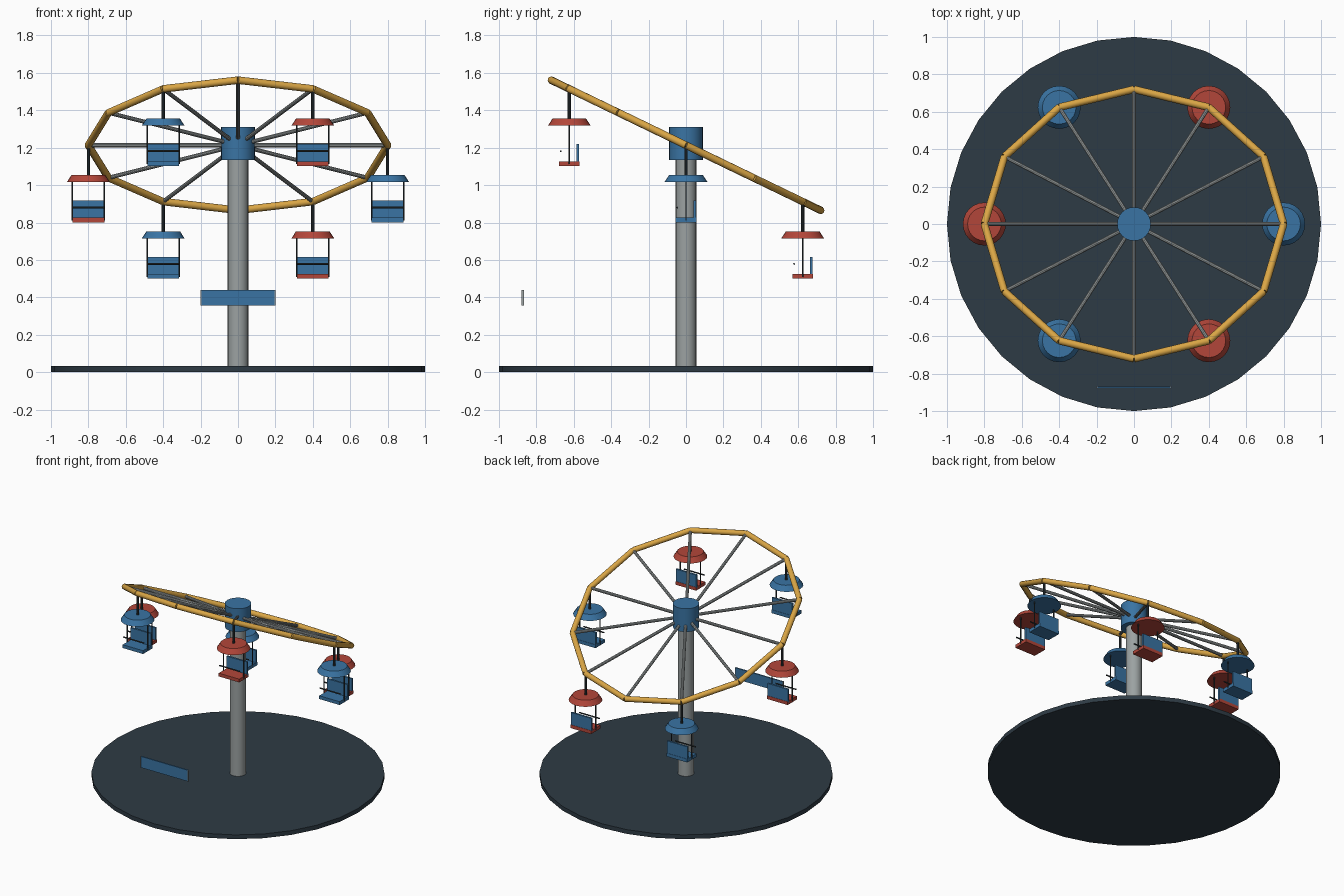
import bpy
from math import cos, sin, pi, radians
from mathutils import Vector, Matrix

cube = bpy.data.objects.get("Cube")
if cube:
    bpy.data.objects.remove(cube)


def material(name, rgb):
    m = bpy.data.materials.new(name)
    m.use_nodes = True
    m.diffuse_color = (*rgb, 1)
    m.node_tree.nodes["Principled BSDF"].inputs["Base Color"].default_value = (*rgb, 1)
    return m


SLATE = material("dark slate", (0.027, 0.043, 0.058))
BLUE = material("blue", (0.042, 0.175, 0.37))
RED = material("red", (0.45, 0.062, 0.042))
GOLD = material("golden yellow", (0.70, 0.38, 0.06))
GREY = material("light grey", (0.33, 0.36, 0.36))
IRON = material("dark iron", (0.03, 0.04, 0.045))


def finish(name, mat, smooth=True):
    ob = bpy.context.object
    ob.name = name
    ob.data.materials.append(mat)
    if smooth:
        bpy.ops.object.shade_smooth_by_angle(angle=radians(35))
    return ob


def drum(name, mat, r_low, r_top, x, y, z_low, z_top, sides=24):
    bpy.ops.mesh.primitive_cone_add(vertices=sides, radius1=r_low, radius2=r_top,
                                    depth=z_top - z_low,
                                    location=(x, y, (z_low + z_top) / 2))
    return finish(name, mat)


def rod(name, mat, a, b, r, sides=10):
    a, b = Vector(a), Vector(b)
    bpy.ops.mesh.primitive_cylinder_add(vertices=sides, radius=r, depth=(b - a).length,
                                        location=(a + b) / 2)
    bpy.context.object.rotation_euler = (b - a).to_track_quat("Z", "Y").to_euler()
    return finish(name, mat)


def box(name, mat, centre, size):
    bpy.ops.mesh.primitive_cube_add(size=1, location=centre)
    bpy.context.object.scale = size
    bpy.ops.object.transform_apply(location=False, rotation=False)
    return finish(name, mat, smooth=False)


# Ground plate, tower and hub
drum("base_plate", SLATE, 1, 1, 0, 0, 0, 0.032, 32)
drum("tower", GREY, 0.055, 0.055, 0, 0, 0.03, 1.15)
drum("hub", BLUE, 0.09, 0.09, 0, 0, 1.135, 1.31)

# Tilted wheel: rim segments and spokes
HUB = Vector((0, 0, 1.213))
TILT = Matrix.Rotation(-0.45, 3, "X")
points = [HUB + TILT @ Vector((0.8 * cos(i * pi / 6), 0.8 * sin(i * pi / 6), 0))
          for i in range(12)]
for i, p in enumerate(points):
    rod("rim_segment", GOLD, p, points[(i + 1) % 12], 0.02, 12)
    rod("spoke", GREY, HUB, p, 0.011)


# Hanging gondolas, alternating colours
def gondola(p, mat):
    x, y, z = p
    floor = z - 0.412
    rod("hanger", IRON, p, (x, y, z - 0.17), 0.009)
    drum("roof", mat, 0.115, 0.09, x, y, z - 0.197, z - 0.159)
    box("seat_floor", mat, (x, y, floor + 0.0125), (0.17, 0.11, 0.025))
    box("backrest", BLUE, (x, y + 0.046, floor + 0.067), (0.17, 0.014, 0.1))
    for side in (-0.085, 0.085):
        rod("side_rod", IRON, (x + side, y, floor + 0.01), (x + side, y, z - 0.18), 0.004, 8)
    rod("safety_bar", IRON, (x - 0.085, y - 0.046, floor + 0.079),
        (x + 0.085, y - 0.046, floor + 0.079), 0.005, 8)


for i in range(6):
    gondola(points[2 * i], RED if i % 2 else BLUE)

# Sign panel with end trims
box("sign_panel", BLUE, (0, -0.873, 0.398), (0.39, 0.01, 0.084))
for side in (-0.198, 0.198):
    box("sign_trim", GREY, (side, -0.873, 0.398), (0.006, 0.012, 0.084))
